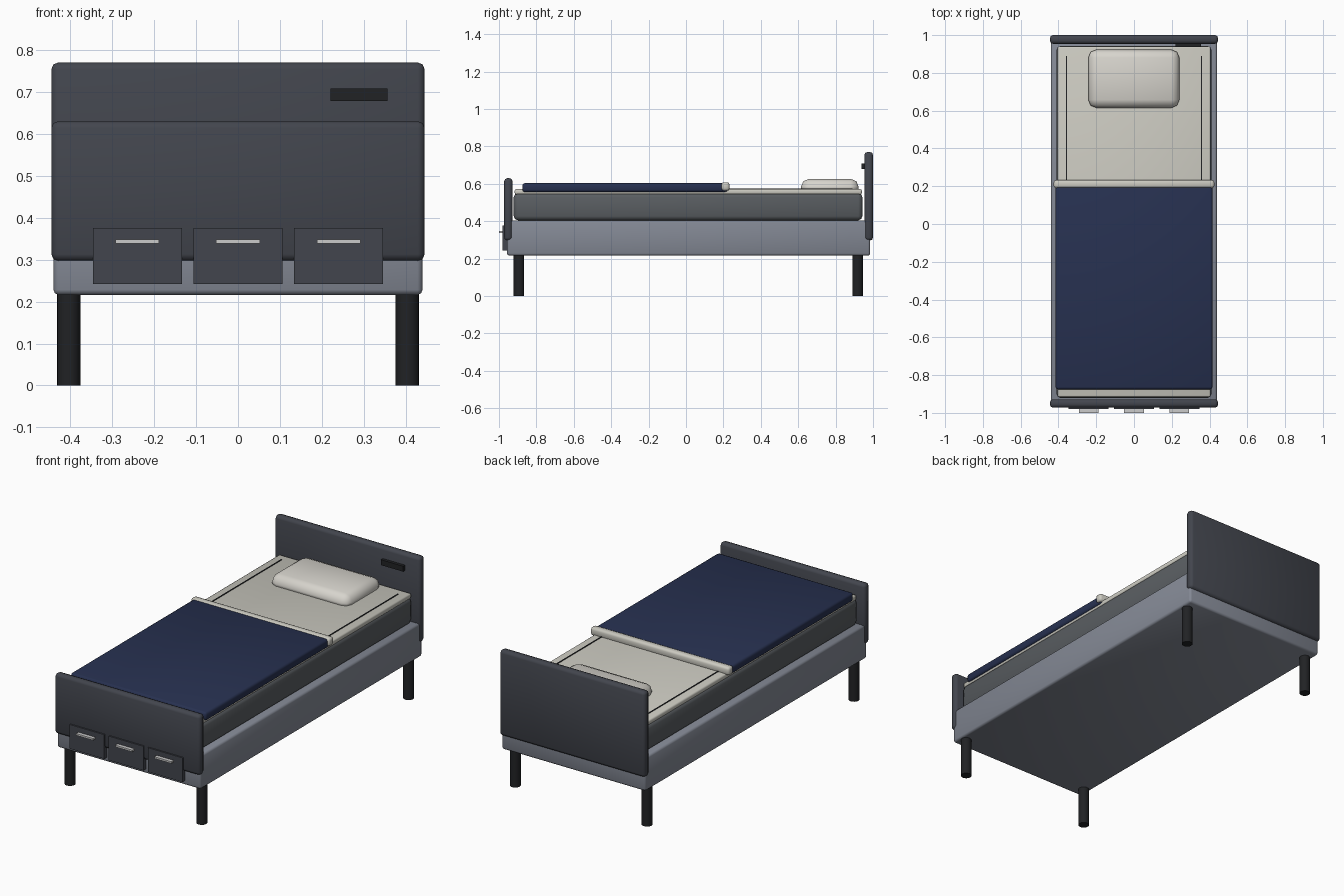
import bpy
import math

if "Cube" in bpy.data.objects:
    bpy.data.objects.remove(bpy.data.objects["Cube"])

def material(name, rgb):
    m = bpy.data.materials.new(name)
    m.diffuse_color = (*rgb, 1)
    m.use_nodes = True
    m.node_tree.nodes["Principled BSDF"].inputs["Base Color"].default_value = m.diffuse_color
    return m

BOARD = material("charcoal_board", (0.055, 0.06, 0.075))
FRAME = material("frame_grey", (0.23, 0.25, 0.3))
METAL = material("dark_metal", (0.015, 0.016, 0.018))
MATTRESS = material("mattress_grey", (0.1, 0.11, 0.12))
LINEN = material("linen", (0.6, 0.59, 0.53))
PILLOW = material("pillow_linen", (0.68, 0.66, 0.61))
BLANKET = material("navy_blanket", (0.02, 0.03, 0.08))
HANDLE = material("handle_silver", (0.7, 0.7, 0.7))

def finish(name, mat):
    ob = bpy.context.object
    ob.name = name
    ob.data.materials.append(mat)
    return ob

def box(name, x, y, z, mat, bevel=0.0, segments=2):
    """Box from (min, max) ranges, with an optional soft bevel."""
    bpy.ops.mesh.primitive_cube_add(
        size=1, location=[(a + b) / 2 for a, b in (x, y, z)])
    ob = finish(name, mat)
    ob.scale = [b - a for a, b in (x, y, z)]
    bpy.ops.object.transform_apply(location=False, rotation=False)
    if bevel:
        mod = ob.modifiers.new("bevel", 'BEVEL')
        mod.width = bevel
        mod.segments = segments
        bpy.ops.object.shade_smooth()
    return ob

# Frame and end boards
box("bed_frame", (-0.44, 0.44), (-0.957, 0.985), (0.216, 0.405), FRAME, 0.012)
box("headboard", (-0.445, 0.445), (0.954, 1.0), (0.297, 0.77), BOARD, 0.016)
box("footboard", (-0.445, 0.445), (-0.972, -0.928), (0.297, 0.63), BOARD, 0.016)

# Legs
for sx, side in ((-1, "left"), (1, "right")):
    for y, end in ((-0.893, "front"), (0.917, "back")):
        bpy.ops.mesh.primitive_cylinder_add(
            vertices=16, radius=0.028, depth=0.225, location=(sx * 0.404, y, 0.1125))
        finish(f"{end}_{side}_leg", METAL)
        bpy.ops.object.shade_smooth_by_angle(angle=math.radians(40))

# Mattress, sheet and sheet seams
box("mattress", (-0.41, 0.41), (-0.921, 0.943), (0.405, 0.55), MATTRESS, 0.022)
box("sheet", (-0.405, 0.405), (-0.916, 0.94), (0.543, 0.571), LINEN, 0.008)
for sx, side in ((-1, "left"), (1, "right")):
    x = sx * 0.357
    box(f"{side}_sheet_seam", (x - 0.003, x + 0.003), (-0.85, 0.89), (0.566, 0.574), METAL)

# Bedding
box("blanket", (-0.415, 0.415), (-0.875, 0.222), (0.556, 0.603), BLANKET, 0.012)
box("blanket_fold", (-0.425, 0.425), (0.19, 0.232), (0.563, 0.608), LINEN, 0.012)
box("pillow", (-0.242, 0.24), (0.615, 0.923), (0.535, 0.626), PILLOW, 0.042)

# Drawers and handles under the footboard
for i, x in enumerate((-0.24, 0, 0.24)):
    box(f"drawer_front_{i + 1}", (x - 0.106, x + 0.106), (-0.98, -0.95), (0.242, 0.376), BOARD)
    box(f"drawer_handle_{i + 1}", (x - 0.052, x + 0.052), (-1.0, -0.975), (0.338, 0.348), HANDLE)

# Control panel on the headboard
box("control_panel", (0.22, 0.356), (0.937, 0.96), (0.678, 0.708), METAL)
